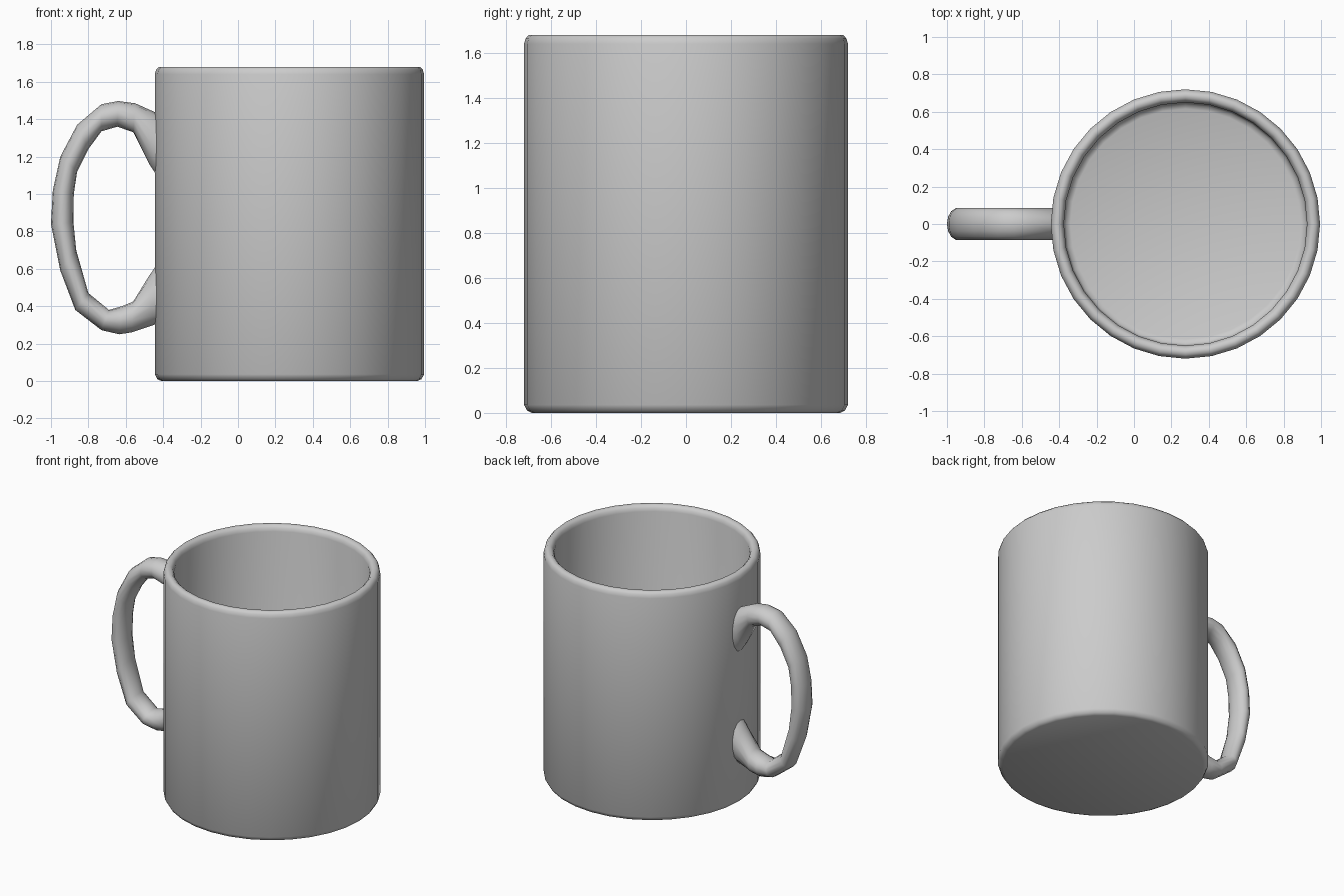
import bpy, bmesh, math
from mathutils import Vector

if "Cube" in bpy.data.objects:
    bpy.data.objects.remove(bpy.data.objects["Cube"])

CX = 0.275  # mug axis


def finish(name, bm, angle):
    bmesh.ops.recalc_face_normals(bm, faces=bm.faces[:])
    me = bpy.data.meshes.new(name)
    bm.to_mesh(me)
    bm.free()
    ob = bpy.data.objects.new(name, me)
    bpy.context.collection.objects.link(ob)
    bpy.ops.object.select_all(action='DESELECT')
    ob.select_set(True)
    bpy.context.view_layer.objects.active = ob
    bpy.ops.object.shade_smooth_by_angle(angle=math.radians(angle))
    return ob


def loft(name, rings, angle):
    # bridge successive rings and cap both ends
    bm = bmesh.new()
    loops = [[bm.verts.new(p) for p in ring] for ring in rings]
    n = len(loops[0])
    for a, b in zip(loops, loops[1:]):
        for i in range(n):
            j = (i + 1) % n
            bm.faces.new((a[i], a[j], b[j], b[i]))
    bm.faces.new(loops[0])
    bm.faces.new(loops[-1])
    return finish(name, bm, angle)


def circle(r, z, n=32):
    return [(CX + r * math.cos(math.tau * i / n), r * math.sin(math.tau * i / n), z)
            for i in range(n)]


# Cup: outer wall, rounded rim, inner wall and floor
profile = [(0.685, 0), (0.706, 0.010), (0.72, 0.036),
           (0.72, 1.64), (0.713, 1.664), (0.698, 1.68), (0.674, 1.68),
           (0.658, 1.664), (0.65, 1.64), (0.65, 0.10), (0.64, 0.075), (0.615, 0.065)]
loft("cup", [circle(r, z) for r, z in profile], 50)

# Handle: elliptical sections between outer and inner edge points (x, z)
sections = [
    ((-0.415, 1.42), (-0.415, 1.07)), ((-0.45, 1.44), (-0.475, 1.16)),
    ((-0.55, 1.485), (-0.56, 1.33)), ((-0.64, 1.497), (-0.645, 1.36)),
    ((-0.73, 1.48), (-0.73, 1.335)), ((-0.86, 1.37), (-0.80, 1.24)),
    ((-0.95, 1.20), (-0.86, 1.12)), ((-0.99, 1.02), (-0.878, 1.0)),
    ((-1.0, 0.84), (-0.88, 0.85)), ((-0.95, 0.59), (-0.865, 0.70)),
    ((-0.87, 0.38), (-0.80, 0.47)), ((-0.73, 0.272), (-0.69, 0.38)),
    ((-0.635, 0.25), (-0.62, 0.40)), ((-0.57, 0.26), (-0.56, 0.425)),
    ((-0.45, 0.30), (-0.48, 0.555)), ((-0.415, 0.315), (-0.415, 0.65))]


def section(outer, inner, n=14, half_width=0.087):
    o = Vector((outer[0], 0, outer[1]))
    i = Vector((inner[0], 0, inner[1]))
    mid, half = (o + i) / 2, (o - i) / 2
    return [mid + half * math.cos(math.tau * k / n)
            + Vector((0, half_width * math.sin(math.tau * k / n), 0)) for k in range(n)]


loft("handle", [section(o, i) for o, i in sections], 60)
